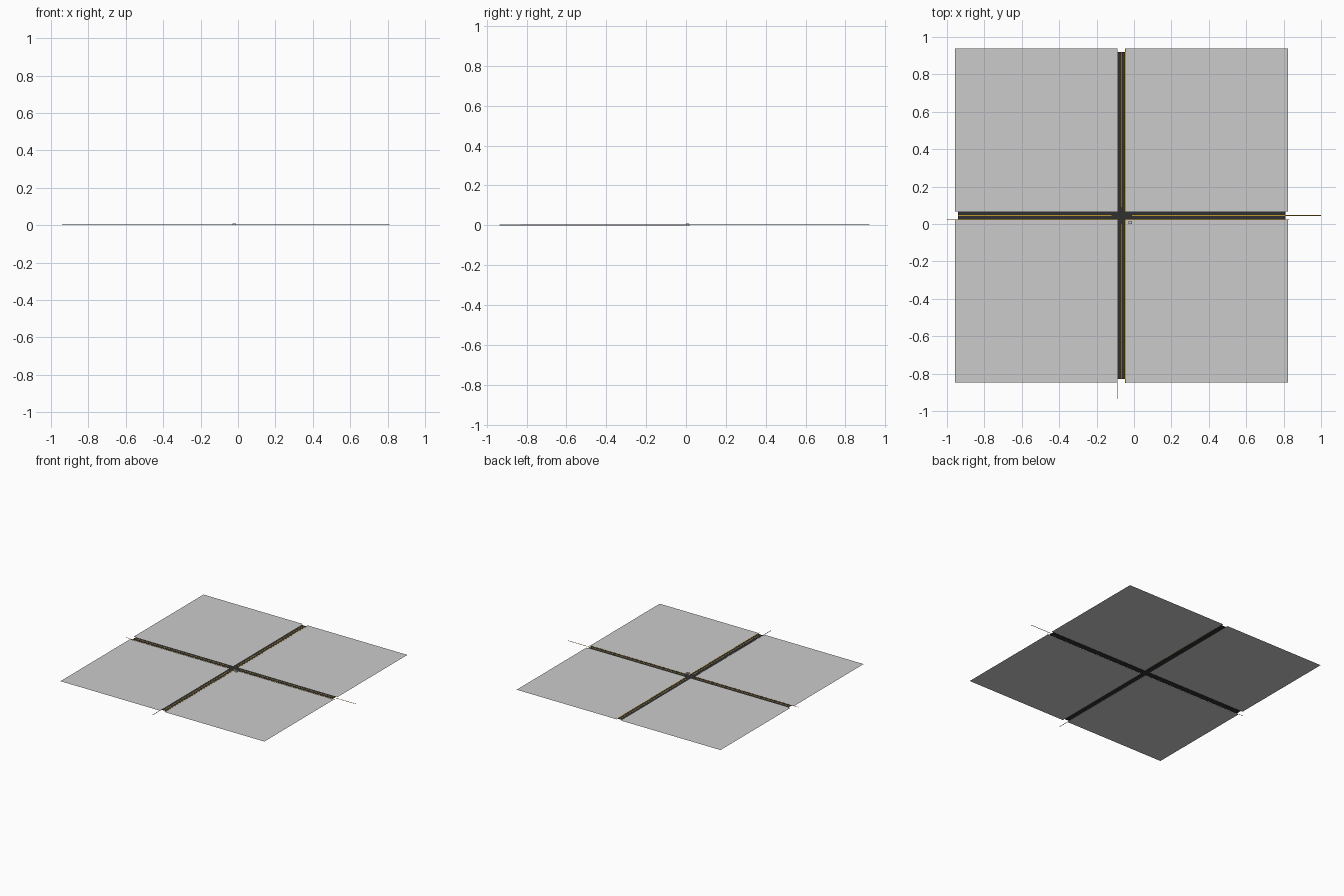
import bpy

if "Cube" in bpy.data.objects:
    bpy.data.objects.remove(bpy.data.objects["Cube"])

def material(name, rgb):
    m = bpy.data.materials.new(name)
    m.diffuse_color = (*rgb, 1)
    m.use_nodes = True
    m.node_tree.nodes["Principled BSDF"].inputs["Base Color"].default_value = m.diffuse_color
    return m

ASPHALT = material("asphalt", (0.03, 0.03, 0.03))
YELLOW = material("yellow_paint", (0.55, 0.32, 0.03))

def slab(name, x0, x1, y0, y1, z0, z1, mat=None):
    """Axis-aligned box given by its limits."""
    bpy.ops.mesh.primitive_cube_add(
        size=1, location=((x0 + x1) / 2, (y0 + y1) / 2, (z0 + z1) / 2))
    ob = bpy.context.object
    ob.name = name
    ob.scale = (x1 - x0, y1 - y0, z1 - z0)
    bpy.ops.object.transform_apply(location=False, rotation=False, scale=True)
    if mat:
        ob.data.materials.append(mat)
    return ob

def sheet(name, x0, x1, y0, y1, z):
    """Flat ground plot."""
    bpy.ops.mesh.primitive_plane_add(size=1, location=((x0 + x1) / 2, (y0 + y1) / 2, z))
    ob = bpy.context.object
    ob.name = name
    ob.scale = (x1 - x0, y1 - y0, 1)
    bpy.ops.object.transform_apply(location=False, rotation=False, scale=True)

# Four square ground plots around the crossing
for side, x0, x1 in (("left", -0.958, -0.088), ("right", -0.046, 0.824)):
    for end, y0, y1, z in (("front", -0.848, 0.022, 0.0015), ("back", 0.067, 0.937, 0.004)):
        sheet(f"ground_{end}_{side}", x0, x1, y0, y1, z)

# Crossing roads
RX0, RX1, RY0, RY1 = -0.088, -0.046, 0.022, 0.067
slab("road_across", -0.94, 0.81, RY0, RY1, 0.002, 0.004, ASPHALT)
slab("road_front", RX0, RX1, -0.83, RY0, 0.002, 0.004, ASPHALT)
slab("road_back", RX0, RX1, RY1, 0.92, 0.002, 0.004, ASPHALT)

# Centre lines, broken at the crossing
PZ0, PZ1 = 0.0035, 0.0046
slab("centre_line_left", -0.94, -0.12, 0.043, 0.047, PZ0, PZ1, YELLOW)
slab("centre_line_right", -0.01, 1.0, 0.043, 0.047, PZ0, PZ1, YELLOW)
slab("centre_line_front", -0.067, -0.063, -0.83, 0.0, PZ0, PZ1, YELLOW)
slab("centre_line_back", -0.067, -0.063, 0.09, 0.92, PZ0, PZ1, YELLOW)

# Edge lines beside the roads
slab("edge_line_left", -1.0, RX0, 0.021, 0.024, PZ0, PZ1, YELLOW)
slab("edge_line_right", RX1, 0.83, 0.021, 0.024, PZ0, PZ1, YELLOW)
slab("edge_line_front", -0.047, -0.043, -0.85, 0.02, PZ0, PZ1, YELLOW)
slab("edge_line_back", -0.047, -0.043, 0.067, 0.937, PZ0, PZ1, YELLOW)
slab("edge_strip_front", -0.0905, -0.0885, -0.935, 0.02, 0.0, 0.003)

# Small utility box on the corner of the crossing
slab("corner_box", -0.03, -0.01, 0.0, 0.016, 0.0015, 0.010)
